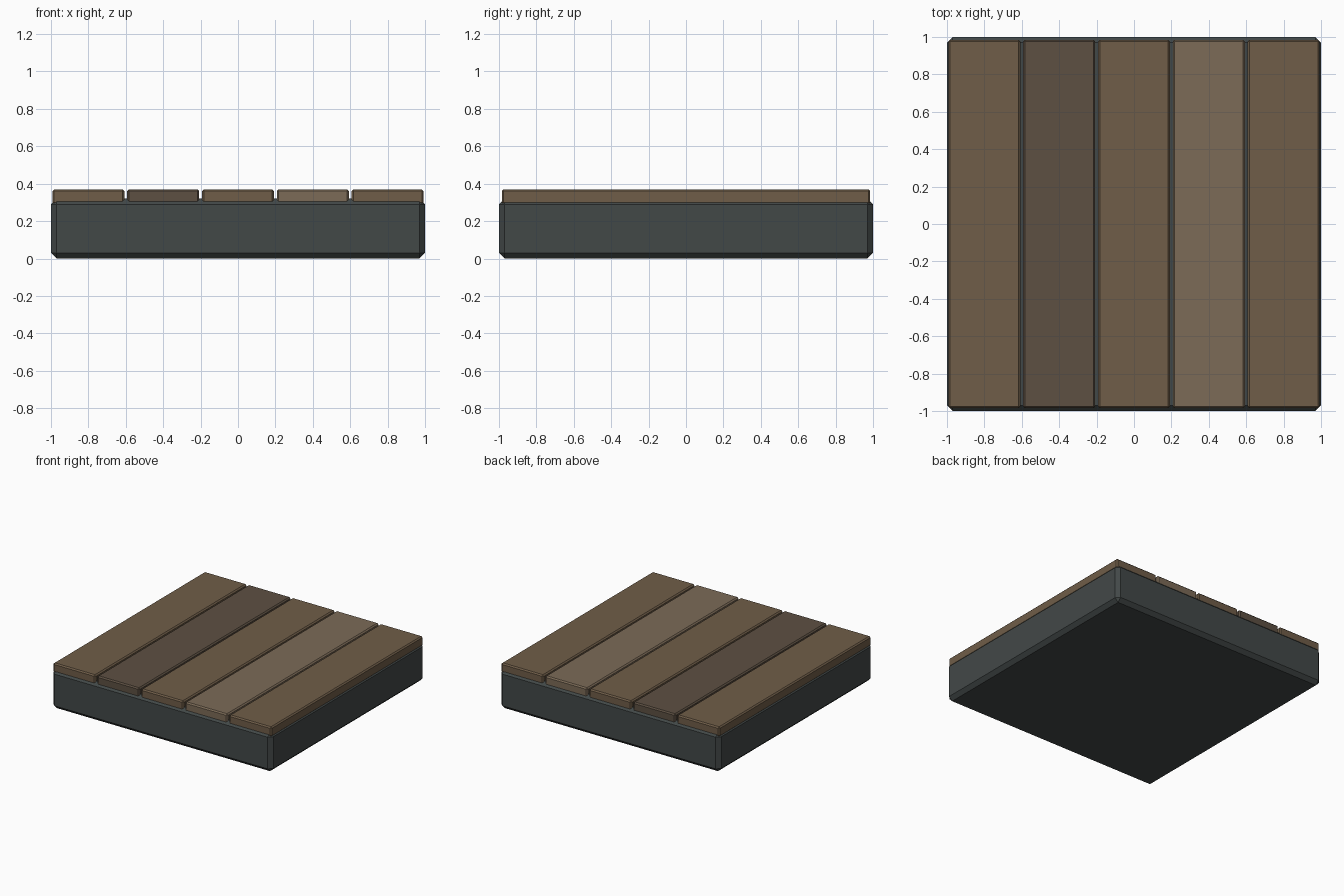
import bpy, bmesh

if "Cube" in bpy.data.objects:
    bpy.data.objects.remove(bpy.data.objects["Cube"])


def material(name, rgb):
    m = bpy.data.materials.new(name)
    m.diffuse_color = (*rgb, 1)
    m.use_nodes = True
    m.node_tree.nodes["Principled BSDF"].inputs["Base Color"].default_value = m.diffuse_color
    return m


def chamfered_box(name, center, size, chamfer, mat):
    bm = bmesh.new()
    bmesh.ops.create_cube(bm, size=1)
    bmesh.ops.scale(bm, vec=size, verts=bm.verts)
    bmesh.ops.bevel(bm, geom=bm.edges[:], offset=chamfer, segments=1,
                    profile=0.5, affect='EDGES')
    mesh = bpy.data.meshes.new(name)
    bm.to_mesh(mesh)
    bm.free()
    mesh.materials.append(mat)
    ob = bpy.data.objects.new(name, mesh)
    ob.location = center
    bpy.context.collection.objects.link(ob)
    return ob


slate = material("slate", (0.055, 0.065, 0.064))
wood = material("wood", (0.16, 0.11, 0.065))
dark_wood = material("dark_wood", (0.11, 0.08, 0.055))
light_wood = material("light_wood", (0.20, 0.145, 0.095))

# Heavy base slab
chamfered_box("base", (0, 0, 0.16), (2, 2, 0.32), 0.03, slate)

# Five deck planks running front to back
for i, mat in enumerate((wood, dark_wood, wood, light_wood, wood)):
    chamfered_box(f"plank_{i + 1}", (-0.8 + 0.4 * i, 0, 0.33),
                  (0.385, 1.97, 0.08), 0.01, mat)
